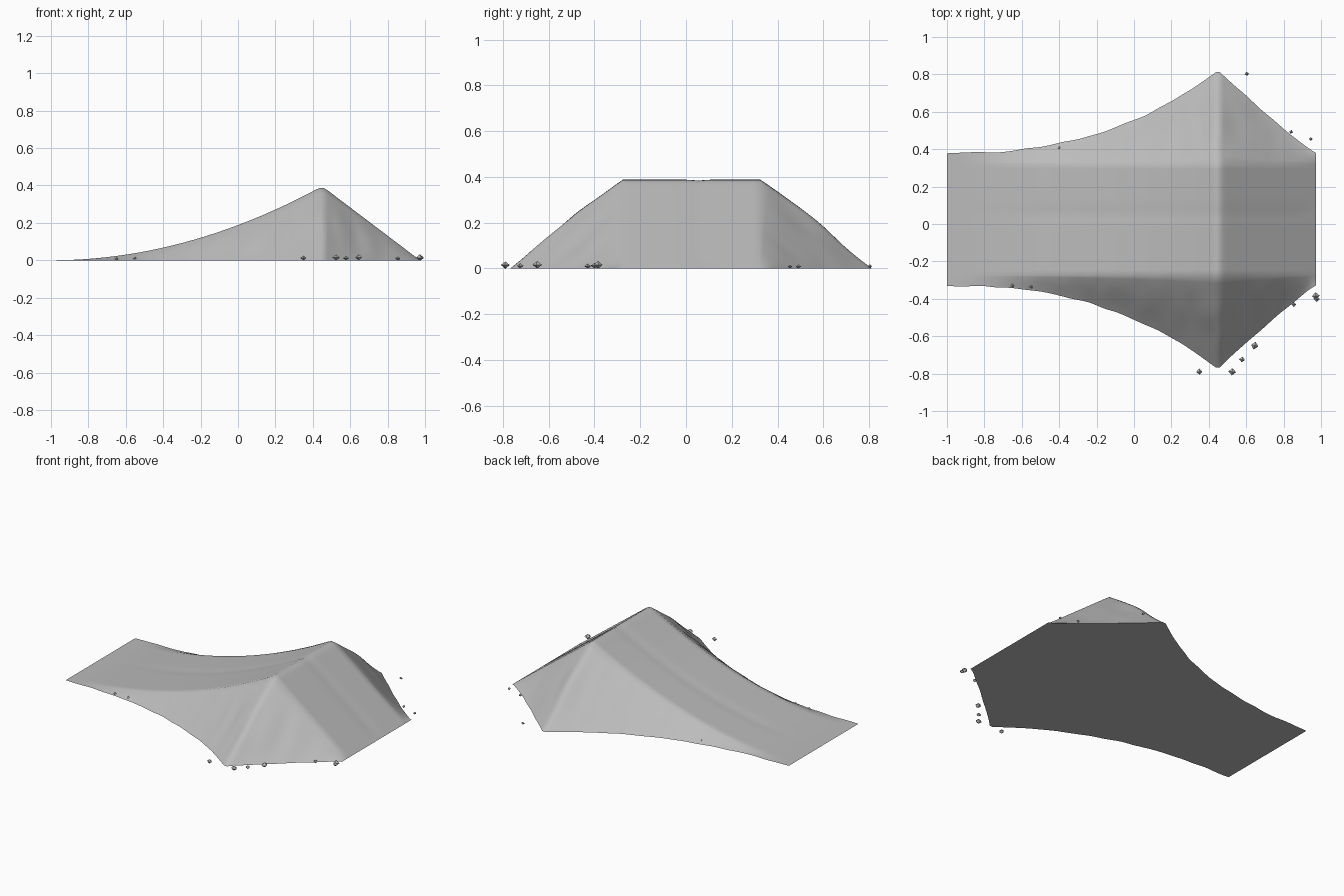
import bpy, bmesh, math, random
from mathutils import Vector, Matrix, noise

cube = bpy.data.objects.get("Cube")
if cube:
    bpy.data.objects.remove(cube)
random.seed(4)

dirt = bpy.data.materials.new("grey_dirt")
dirt.use_nodes = True
GREY = (0.5, 0.5, 0.5, 1)
dirt.diffuse_color = GREY
dirt.node_tree.nodes["Principled BSDF"].inputs["Base Color"].default_value = GREY

START, PEAK, END = -1.0, 0.45, 0.973   # take-off foot, crest, landing foot
MID, DECK = 0.024, 0.30                # deck centre line and half width
NX, NSIDE, NDECK = 96, 12, 20


def rise(x):
    return max(0, (x - START) / (PEAK - START))


def fall(x):
    return max(0, (END - x) / (END - PEAK))


def soft_min(a, b, k):
    h = max(k - abs(a - b), 0) / k
    return min(a, b) - h * h * k / 4


def height(x):
    # Curved take-off meeting a straight landing at a rounded crest
    return max(0, soft_min(0.396 * rise(x) ** 2, 0.396 * fall(x), 0.03))


def half_width(x):
    # Foot of the banks flares out towards the crest
    return 0.355 + 0.442 * max(0, soft_min(rise(x) ** 2.45, fall(x) ** 1.1, 0.04))


def rough(x, y, scale):
    return noise.noise(Vector((x * scale, y * scale, 0.7)))


def finish(name, bm):
    bmesh.ops.recalc_face_normals(bm, faces=bm.faces)
    mesh = bpy.data.meshes.new(name)
    bm.to_mesh(mesh)
    bm.free()
    mesh.materials.append(dirt)
    obj = bpy.data.objects.new(name, mesh)
    bpy.context.collection.objects.link(obj)
    return obj


# Ramp: one cross-section per station, bank - deck - bank
bm = bmesh.new()
rows = []
for i in range(NX + 1):
    x = START + (END - START) * i / NX
    h = height(x)
    row = []
    for j in range(2 * NSIDE + NDECK + 1):
        d = j - NSIDE - NDECK / 2
        side = math.copysign(1, d)
        out = max(0, (abs(d) - NDECK / 2) / NSIDE)
        if out == 0:
            y = d / (NDECK / 2) * DECK
            # Shallow tyre rut along the deck
            z = h - 0.004 * math.exp(-((y - 0.03) / 0.03) ** 2) * min(1, h / 0.05)
        else:
            foot = half_width(x) + 0.007 * rough(x, side, 9)
            y = side * (DECK + (foot - DECK) * out)
            bulge = 0.06 * math.sin(math.pi * out) * (1 - out)
            z = h * (1 - out + bulge)
            z += 0.035 * h * math.sin(math.pi * out) * rough(x * 2, y, 6)
        if i in (0, NX) or out == 1:
            z = 0
        row.append(bm.verts.new((x, y + MID, max(z, 0))))
    rows.append(row)
for a, b in zip(rows, rows[1:]):
    for j in range(len(a) - 1):
        bm.faces.new((a[j], b[j], b[j + 1], a[j + 1]))
# Flat underside
outline = ([r[0] for r in rows] + rows[-1][1:]
           + [r[-1] for r in reversed(rows[:-1])] + rows[0][-2:0:-1])
bm.faces.new(outline)
ramp = finish("dirt_ramp", bm)
bpy.context.view_layer.objects.active = ramp
ramp.select_set(True)
bpy.ops.object.shade_smooth_by_angle(angle=math.radians(50))
ramp.select_set(False)

# Loose stones around the foot: x, y, radius
stones = [
    (0.603, 0.803, 0.012), (0.84, 0.492, 0.011), (0.945, 0.455, 0.010),
    (0.972, -0.385, 0.020), (0.977, -0.40, 0.016), (0.855, -0.43, 0.013),
    (0.645, -0.65, 0.021), (0.578, -0.725, 0.015), (0.525, -0.79, 0.020),
    (0.35, -0.79, 0.017), (-0.55, -0.335, 0.012), (-0.65, -0.33, 0.010),
    (-0.40, 0.405, 0.014),
]
for n, (x, y, r) in enumerate(stones, 1):
    bm = bmesh.new()
    bmesh.ops.create_uvsphere(bm, u_segments=4, v_segments=2, radius=r)
    for v in bm.verts:
        v.co *= random.uniform(0.9, 1.1)
    spin = Matrix.Rotation(random.uniform(-0.3, 0.3), 4, 'Z')
    place = Matrix.Translation((x, y, r * 0.75))
    squash = Matrix.Diagonal((1, 1, 0.8, 1))
    bmesh.ops.transform(bm, matrix=place @ spin @ squash, verts=bm.verts)
    finish(f"stone_{n}", bm)
